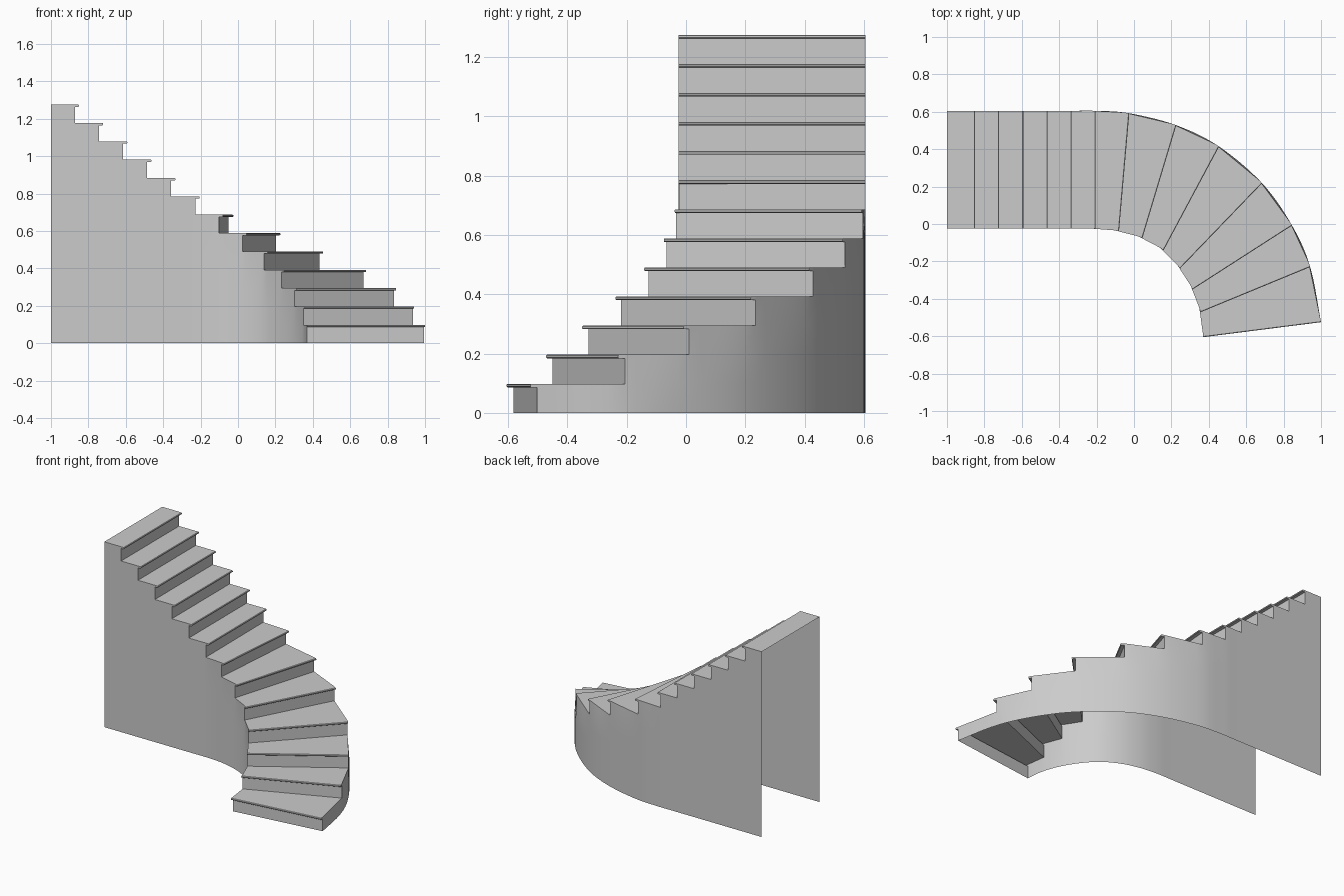
import bpy, bmesh, math
from mathutils import Vector

if "Cube" in bpy.data.objects:
    bpy.data.objects.remove(bpy.data.objects["Cube"])

STEPS, RISE = 13, 1.275 / 13
NOSE, THICK = 0.023, 0.012

# Nosing end points on the inner and outer side, bottom step first
straight = [-0.205 - 0.129 * k for k in range(6)] + [-1.0]
inner = [(0.37, -0.605), (0.355, -0.472), (0.313, -0.35), (0.246, -0.238),
         (0.158, -0.141), (0.045, -0.075), (-0.08, -0.038)]
outer = [(1.0, -0.525), (0.942, -0.23), (0.845, -0.008), (0.685, 0.218),
         (0.455, 0.414), (0.226, 0.528), (-0.025, 0.592)]
inner = [Vector(p) for p in inner + [(x, -0.025) for x in straight]]
outer = [Vector(p) for p in outer + [(x, 0.605) for x in straight]]


def curve(pts, u):
    """Smooth curve through the points, u counts the steps."""
    i = min(int(u), len(pts) - 2)
    t = u - i
    b, c = pts[i], pts[i + 1]
    a = pts[i - 1] if i else 2 * b - c
    d = pts[i + 2] if i + 2 < len(pts) else 2 * c - b
    return 0.5 * (2 * b + (c - a) * t + (2 * a - 5 * b + 4 * c - d) * t * t
                  + (3 * b - a - 3 * c + d) * t ** 3)


def riser_u(pts, i):
    """Curve position of riser i, set back from its nosing."""
    if i >= STEPS:
        return float(STEPS)
    return i + NOSE / (pts[i + 1] - pts[i]).length


def finish(bm, name, smooth):
    bmesh.ops.remove_doubles(bm, verts=bm.verts, dist=1e-5)
    me = bpy.data.meshes.new(name)
    bm.to_mesh(me)
    bm.free()
    ob = bpy.data.objects.new(name, me)
    bpy.context.collection.objects.link(ob)
    if smooth:
        bpy.ops.object.select_all(action='DESELECT')
        ob.select_set(True)
        bpy.context.view_layer.objects.active = ob
        bpy.ops.object.shade_smooth_by_angle(angle=math.radians(30))


# Risers and treads with a slightly rounded nosing
bm = bmesh.new()
for i in range(STEPS):
    z = (i + 1) * RISE
    rows = []
    for pts in (inner, outer):
        n = pts[i]
        r = curve(pts, riser_u(pts, i))
        back = curve(pts, riser_u(pts, i + 1))
        e = (r - n) * 0.15
        prof = [(r, i * RISE), (r, z - THICK), (n + e, z - THICK),
                (n, z - THICK + 0.003), (n, z - 0.003), (n + e, z),
                (r, z), (back, z)]
        rows.append([bm.verts.new((p.x, p.y, h)) for p, h in prof])
    a, b = rows
    for k in range(len(a) - 1):
        bm.faces.new((a[k], b[k], b[k + 1], a[k + 1]))
    bm.faces.new(a[1:7])
    bm.faces.new(b[6:0:-1])
finish(bm, "treads_and_risers", False)


# Thin side walls: smooth below, top edge meeting the straight tread end
def wall(name, pts, flip):
    bm = bmesh.new()
    for i in range(STEPS):
        u0, u1 = riser_u(pts, i), riser_u(pts, i + 1)
        p0, p1 = curve(pts, u0), curve(pts, u1)
        n = 6 if i < 8 else 1
        cols = []
        for j in range(n + 1):
            t = j / n
            p = curve(pts, u0 + (u1 - u0) * t)
            q = p0.lerp(p1, t)
            col = [bm.verts.new((p.x, p.y, k * RISE)) for k in range(i + 1)]
            col.append(bm.verts.new((q.x, q.y, (i + 1) * RISE)))
            cols.append(col)
        for c, d in zip(cols, cols[1:]):
            for k in range(i + 1):
                f = [c[k], d[k], d[k + 1], c[k + 1]]
                bm.faces.new(f[::-1] if flip else f)
    finish(bm, name, True)


wall("inner_wall", inner, True)
wall("outer_wall", outer, False)
